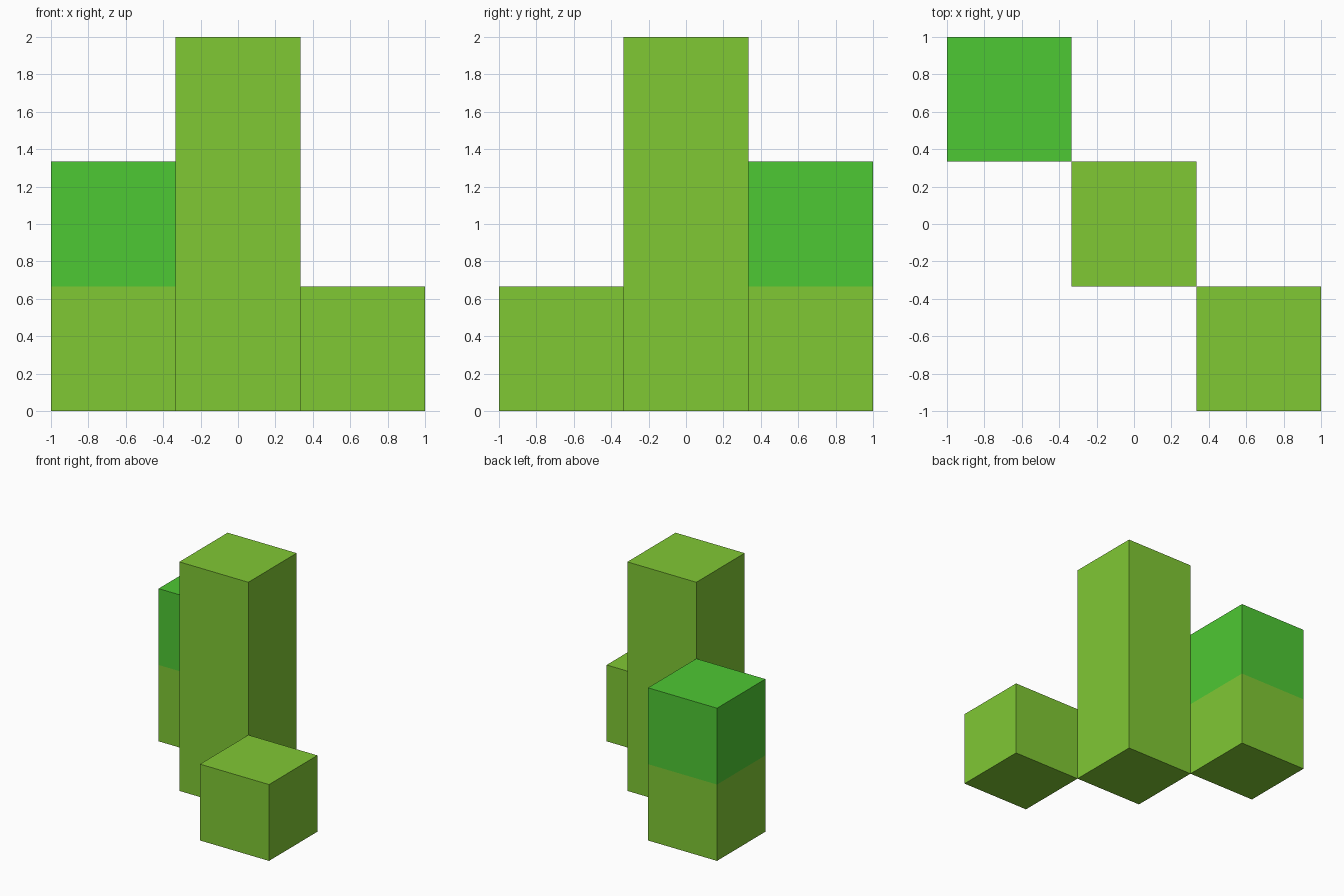
import bpy
import bmesh
from mathutils import Matrix, Vector

if "Cube" in bpy.data.objects:
    bpy.data.objects.remove(bpy.data.objects["Cube"])

CELL = 2 / 3


def material(name, rgb):
    mat = bpy.data.materials.new(name)
    mat.diffuse_color = (*rgb, 1)
    mat.use_nodes = True
    mat.node_tree.nodes["Principled BSDF"].inputs["Base Color"].default_value = mat.diffuse_color
    return mat


lime = material("lime_green", (0.216, 0.578, 0.034))
green = material("bright_green", (0.076, 0.578, 0.033))


def column(name, x, y, cells, green_from=None):
    """Square column standing on the ground; faces above green_from are bright green."""
    height = cells * CELL
    bm = bmesh.new()
    place = Matrix.Translation((x, y, height / 2)) @ Matrix.Diagonal((CELL, CELL, height, 1))
    bmesh.ops.create_cube(bm, size=1, matrix=place)
    if green_from is not None:
        # Cut the sides where the colour changes
        bmesh.ops.bisect_plane(bm, geom=bm.verts[:] + bm.edges[:] + bm.faces[:],
                               plane_co=Vector((0, 0, green_from)), plane_no=Vector((0, 0, 1)))
        for face in bm.faces:
            face.material_index = int(face.calc_center_median().z > green_from)
    mesh = bpy.data.meshes.new(name)
    bm.to_mesh(mesh)
    bm.free()
    mesh.materials.append(lime)
    if green_from is not None:
        mesh.materials.append(green)
    obj = bpy.data.objects.new(name, mesh)
    bpy.context.collection.objects.link(obj)
    return obj


# Three columns along the diagonal, touching at their corners
column("short_column", CELL, -CELL, 1)
column("tall_column", 0, 0, 3)
column("two_tone_column", -CELL, CELL, 2, green_from=CELL)
